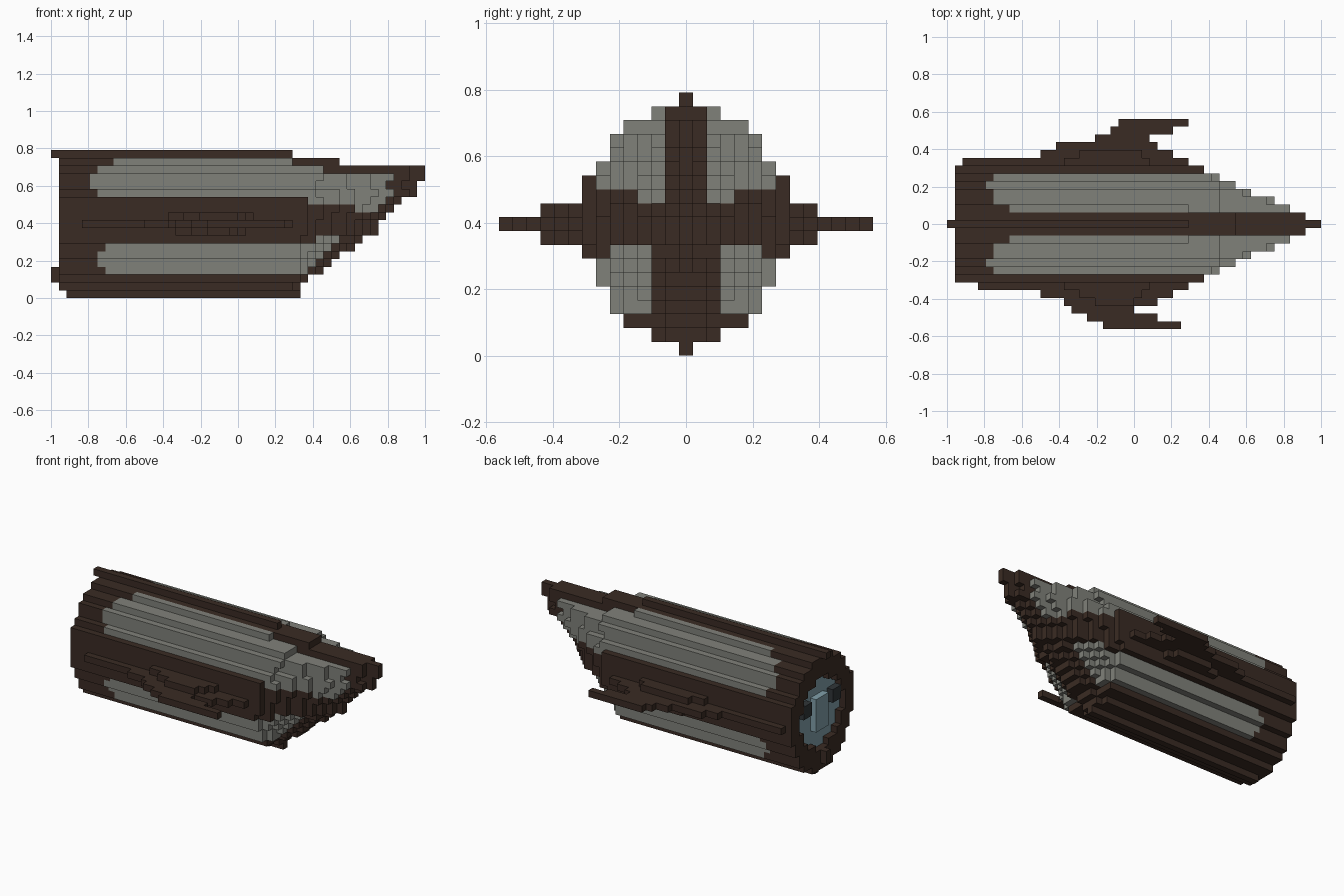
import bpy, bmesh
from mathutils import Vector

cube = bpy.data.objects.get("Cube")
if cube:
    bpy.data.objects.remove(cube, do_unlink=True)

U = 2 / 48  # size of one block


def material(name, rgb):
    m = bpy.data.materials.new(name)
    m.use_nodes = True
    m.diffuse_color = (*rgb, 1)
    m.node_tree.nodes["Principled BSDF"].inputs["Base Color"].default_value = (*rgb, 1)
    return m


BROWN, GREY, BLUE, SLATE = range(4)
MATS = [material("dark brown", (0.042, 0.024, 0.017)),
        material("panel grey", (0.216, 0.22, 0.195)),
        material("engine blue", (0.22, 0.35, 0.40)),
        material("dark slate", (0.03, 0.036, 0.04))]

# Per block level: half width, and where the stem ends
WIDTH = [0, 2, 4, 5, 5, 6, 6, 7, 7, 7, 7, 7, 7, 6, 5, 5, 4, 2, 0]
STEM = [32, 32, 33, 35, 36, 37, 39, 40, 42, 42, 43, 44, 45, 47, 47, 48, 48, 37, 31]
SHOULDER = 31
# Per level: first grey block of the side panels
PANEL = {3: 7, 4: 6, 5: 6, 6: 7, 12: 7, 13: 6, 14: 5, 15: 5, 16: 6, 17: 8}


def hull_colour(i, a, k):
    if k in PANEL:
        inner = 2 if k > 9 else 3
        if inner <= a <= 6 and i >= PANEL[k]:
            return GREY
    if k == 7 and a in (3, 4, 5, 6) and i >= 34:
        return GREY
    if k == 11 and a in (2, 3) and i >= 38:
        return GREY
    return BROWN


def in_engine(j, k):
    return j * j + (k - 9) ** 2 <= 27


# Hull: lengthwise rows tapering towards the nose
hull = {}
for k, (w, stem) in enumerate(zip(WIDTH, STEM)):
    for j in range(-w, w + 1):
        a = abs(j)
        end = round(SHOULDER + (stem - SHOULDER) * (1 - (a / (w + 1)) ** 1.3))
        if k == 17:
            end = 37 if a < 2 else 31
        if k == 16 and a > 1:
            end = 35
        start = 2 if k == 0 else 1
        if a == 0 and (k == 18 or 2 <= k <= 5):
            start = 0
        if in_engine(j, k) and start:
            start = 3
        for i in range(start, end):
            hull[i, j, k] = hull_colour(i, a, k)
        if in_engine(j, k) and start == 0:
            hull.pop((1, j, k), None)
            hull.pop((0, j, k), None)
            hull.pop((2, j, k), None)

# Engine: recessed plate with a raised core and side vents
engine = {}
for j in range(-5, 6):
    for k in range(4, 15):
        if in_engine(j, k):
            engine[2, j, k] = BLUE
            if abs(j) <= 1 and abs(k - 9) <= 2:
                engine[1, j, k] = BLUE
            elif abs(j) in (3, 4) and k in (10, 11):
                engine[1, j, k] = SLATE


# Wings: swept fins, slightly uneven, with forward prongs at the tips
def wing(side, spans, thick):
    cells = {}
    for n, (first, last) in enumerate(spans):
        for i in range(first, last):
            cells[i, side * (8 + n), 9] = BROWN
    for n in range(thick):
        for k, first, last in ((10, 15, 26), (8, 16, 25)):
            for i in range(first + 2 * n, last - n):
                cells[i, side * (8 + n), k] = BROWN
    return cells


left_wing = wing(1, [(2, 31), (12, 29), (10 + 4, 27), (19, 26), (21, 29), (22, 31)], 2)
right_wing = wing(-1, [(4, 31), (12, 29), (15, 27), (16, 24), (18, 27), (20, 30)], 3)

parts = {"hull": hull, "engine": engine, "wing_back": left_wing, "wing_front": right_wing}
solid = set().union(*parts.values())

# Corner offsets of each block face, counter-clockwise from outside
FACES = {}
for axis in range(3):
    for s in (-1, 1):
        n, u, v = Vector(), Vector(), Vector()
        n[axis], u[(axis + 1) % 3], v[(axis + 2) % 3] = s, 1, 1
        ring = [(-u - v), (u - v), (u + v), (v - u)][::s]
        FACES[tuple(int(c) for c in n)] = [(n + c) / 2 for c in ring]


def build(name, cells):
    bm = bmesh.new()
    verts = {}
    for (i, j, k), colour in cells.items():
        centre = Vector((i + 0.5 - 24, j, k + 0.5))
        for (dx, dy, dz), ring in FACES.items():
            if (i + dx, j + dy, k + dz) in solid:
                continue
            loop = []
            for c in ring:
                p = tuple((centre + c) * U)
                key = tuple(round(x, 4) for x in p)
                if key not in verts:
                    verts[key] = bm.verts.new(p)
                loop.append(verts[key])
            bm.faces.new(loop).material_index = colour
    # Merge flat runs of blocks into long strips
    bmesh.ops.dissolve_limit(bm, angle_limit=0.01, verts=bm.verts[:],
                             edges=bm.edges[:], delimit={'MATERIAL'})
    mesh = bpy.data.meshes.new(name)
    bm.to_mesh(mesh)
    bm.free()
    for m in MATS:
        mesh.materials.append(m)
    bpy.context.collection.objects.link(bpy.data.objects.new(name, mesh))


for name, cells in parts.items():
    build(name, cells)
